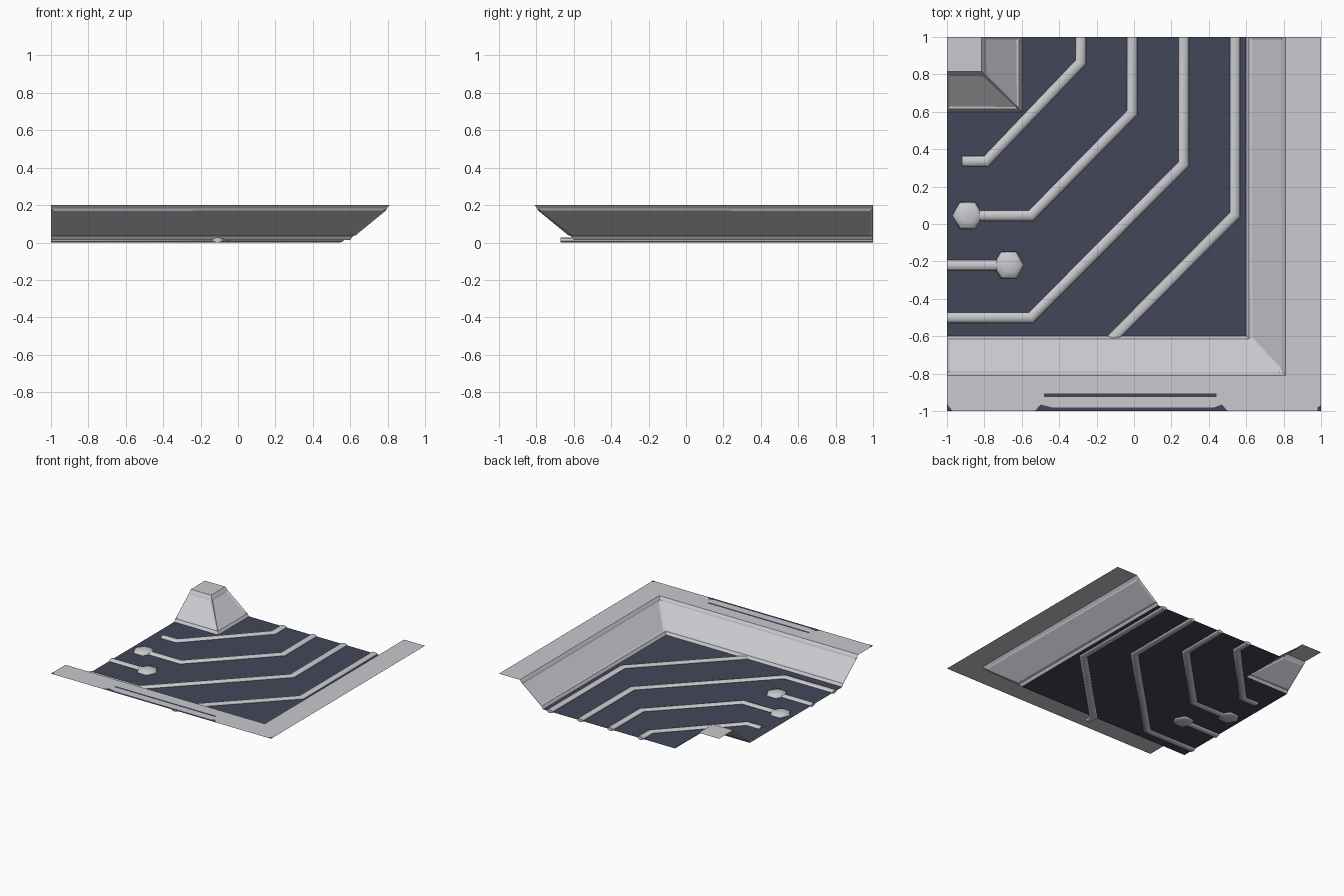
import bpy, bmesh, math
from mathutils import Vector

if "Cube" in bpy.data.objects:
    bpy.data.objects.remove(bpy.data.objects["Cube"])

FLOOR_Z = 0.0135


def material(name, rgb):
    m = bpy.data.materials.new(name)
    m.diffuse_color = (*rgb, 1)
    m.use_nodes = True
    m.node_tree.nodes["Principled BSDF"].inputs["Base Color"].default_value = m.diffuse_color
    return m


GREY = material("light_grey", (0.58, 0.58, 0.62))
DARK = material("dark_slate", (0.055, 0.063, 0.098))


def finish(name, bm, mat, smooth=False):
    me = bpy.data.meshes.new(name)
    bm.to_mesh(me)
    bm.free()
    me.materials.append(mat)
    ob = bpy.data.objects.new(name, me)
    bpy.context.collection.objects.link(ob)
    for p in me.polygons:
        p.use_smooth = smooth
    return ob


def face_up(bm):
    bm.normal_update()
    for f in bm.faces:
        if f.normal.z < 0:
            f.normal_flip()
    bm.normal_update()


def corner_slope(name, cx, cy, profile, panel_row):
    """Sweep (offset, z) profile around an L-shaped corner; recess one row as panels."""
    bm = bmesh.new()
    rows = [[bm.verts.new(p) for p in ((-1, cy - a, z), (cx + a, cy - a, z), (cx + a, 1, z))]
            for a, z in profile]
    panels = []
    for i, (r, s) in enumerate(zip(rows, rows[1:])):
        for j in range(2):
            f = bm.faces.new((r[j], r[j + 1], s[j + 1], s[j]))
            if i == panel_row:
                panels.append(f)
    face_up(bm)
    bmesh.ops.inset_individual(bm, faces=panels, thickness=0.02, depth=-0.006)
    bmesh.ops.remove_doubles(bm, verts=bm.verts, dist=1e-5)
    return finish(name, bm, GREY)


def plates(name, outlines, z):
    bm = bmesh.new()
    for pts in outlines:
        bm.faces.new([bm.verts.new((x, y, z)) for x, y in pts])
    face_up(bm)
    return finish(name, bm, DARK)


def pipe(name, path, half_w=0.028, half_h=0.0135, sides=8):
    """Flattened mitred tube along a flat path, sunk halfway into the floor."""
    pts = [Vector(p) for p in path]
    dirs = [(b - a).normalized() for a, b in zip(pts, pts[1:])]
    bm = bmesh.new()
    rings = []
    for i, p in enumerate(pts):
        d0, d1 = dirs[max(i - 1, 0)], dirs[min(i, len(dirs) - 1)]
        t = (d0 + d1).normalized()
        n = Vector((-t.y, t.x)) / t.dot(d0)
        ring = []
        for k in range(sides):
            a = 2 * math.pi * k / sides
            q = p + n * half_w * math.cos(a)
            ring.append(bm.verts.new((q.x, q.y, FLOOR_Z + half_h * math.sin(a))))
        rings.append(ring)
    for r, s in zip(rings, rings[1:]):
        for k in range(sides):
            bm.faces.new((r[k], r[(k + 1) % sides], s[(k + 1) % sides], s[k]))
    caps = [bm.faces.new(rings[0]), bm.faces.new(rings[-1])]
    bmesh.ops.recalc_face_normals(bm, faces=bm.faces)
    ob = finish(name, bm, GREY, True)
    for p in ob.data.polygons[-len(caps):]:
        p.use_smooth = False
    return ob


def pipe_knob(name, x, y):
    bm = bmesh.new()
    bmesh.ops.create_uvsphere(bm, u_segments=6, v_segments=6, radius=1)
    for v in bm.verts:
        px, py, pz = v.co
        # turn 30 degrees so points face front and back
        v.co = (x - 0.083 * py, y + 0.083 * px, FLOOR_Z + 0.0135 * pz * (1.8 if pz > 0 else 1))
    return finish(name, bm, GREY, True)


# Floor: L-shaped, open beneath the corner post
plates("floor", [[(-1, -0.6), (0.6, -0.6), (0.6, 1), (-0.6, 1), (-0.6, 0.6), (-1, 0.6)]], FLOOR_Z)

# Raised rim with sloping walls, and the corner post
corner_slope("rim_wall", 0, 0,
             [(1, 0.2), (0.81, 0.2), (0.795, 0.182), (0.615, 0.035), (0.6, FLOOR_Z)], 2)
corner_slope("corner_post", -1, 1,
             [(0, 0.2), (0.185, 0.2), (0.2, 0.182), (0.385, 0.035), (0.4, FLOOR_Z)], 2)

# Pipes
pipe("pipe_short", [(-0.92, 0.335), (-0.79, 0.335), (-0.285, 0.865), (-0.285, 1)])
pipe("pipe_inner", [(-0.89, 0.045), (-0.55, 0.045), (-0.01, 0.595), (-0.01, 1)])
pipe("pipe_middle", [(-1, -0.5), (-0.55, -0.5), (0.265, 0.32), (0.265, 1)])
pipe("pipe_outer", [(-0.11, -0.67), (-0.11, -0.605), (0.54, 0.05), (0.54, 1)])
pipe("pipe_stub", [(-1, -0.22), (-0.67, -0.22)])
pipe_knob("knob_inner", -0.89, 0.045)
pipe_knob("knob_stub", -0.67, -0.22)

# Dark markings on the front rim
plates("rim_markings", [
    [(-0.48, -0.925), (0.44, -0.925), (0.44, -0.905), (-0.48, -0.905)],
    [(-0.53, -1), (0.5, -1), (0.47, -0.965), (0.43, -0.98), (-0.44, -0.98), (-0.5, -0.965)],
    [(-1, -1), (-0.97, -1), (-1, -0.96)],
    [(1, -1), (1, -0.97), (0.98, -0.98), (0.98, -1)],
], 0.2008)
